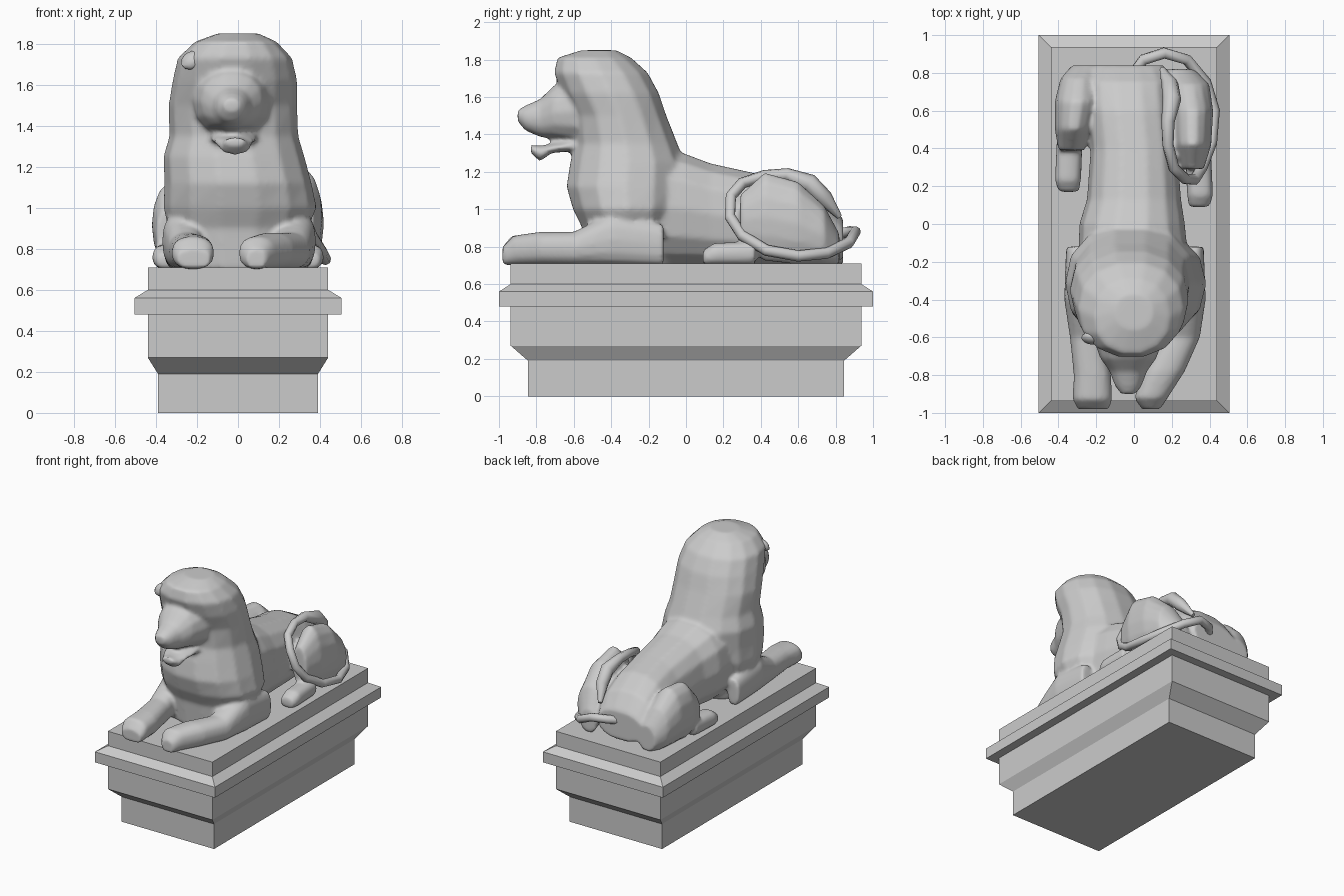
import bpy, bmesh, math
from mathutils import Vector, Matrix

if "Cube" in bpy.data.objects:
    bpy.data.objects.remove(bpy.data.objects["Cube"])

stone = bpy.data.materials.new("grey stone")
stone.use_nodes = True
colour = (0.6, 0.6, 0.6, 1)
stone.diffuse_color = colour
stone.node_tree.nodes["Principled BSDF"].inputs["Base Color"].default_value = colour


def finish(name, bm, smooth=True):
    """Turn a bmesh into a named object."""
    bmesh.ops.recalc_face_normals(bm, faces=bm.faces)
    mesh = bpy.data.meshes.new(name)
    bm.to_mesh(mesh)
    bm.free()
    mesh.materials.append(stone)
    ob = bpy.data.objects.new(name, mesh)
    bpy.context.collection.objects.link(ob)
    if smooth:
        bpy.ops.object.select_all(action="DESELECT")
        ob.select_set(True)
        bpy.context.view_layer.objects.active = ob
        bpy.ops.object.shade_smooth_by_angle(angle=math.radians(50))
    return ob


def skin(bm, rings):
    """Bridge rings of points and cap both ends."""
    rings = [[bm.verts.new(p) for p in ring] for ring in rings]
    n = len(rings[0])
    for a, b in zip(rings, rings[1:]):
        for i in range(n):
            j = (i + 1) % n
            bm.faces.new((a[i], a[j], b[j], b[i]))
    bm.faces.new(rings[0][::-1])
    bm.faces.new(rings[-1])


def loft(bm, rows, upright=False, power=2.4, sides=14):
    """Rows: position along the axis, centre x, half width, far edge, near edge."""
    rings = []
    for at, cx, half, hi, lo in rows:
        ring = []
        for i in range(sides):
            t = math.tau * i / sides
            c, s = math.cos(t), math.sin(t)
            u = cx + half * math.copysign(abs(c) ** (2 / power), c)
            v = (hi + lo) / 2 + (hi - lo) / 2 * math.copysign(abs(s) ** (2 / power), s)
            ring.append((u, v, at) if upright else (u, at, v))
        rings.append(ring)
    skin(bm, rings)


# Stepped pedestal
bm = bmesh.new()
steps = [(0.39, 0.845, 0), (0.39, 0.845, 0.19), (0.44, 0.937, 0.27), (0.44, 0.937, 0.48),
         (0.505, 1, 0.48), (0.505, 1, 0.56), (0.44, 0.937, 0.6), (0.44, 0.937, 0.71)]
skin(bm, [[(-x, -y, z), (x, -y, z), (x, y, z), (-x, y, z)] for x, y, z in steps])
finish("pedestal", bm, smooth=False)

G = 0.7  # resting height, sunk slightly into the pedestal
bm = bmesh.new()

# Chest, mane and crown
loft(bm, [(G, 0, .29, -.1, -.54), (.9, 0, .34, -.06, -.56), (1, .01, .375, -.02, -.61),
          (1.12, 0, .36, 0, -.645), (1.25, -.02, .345, 0, -.625), (1.35, -.02, .315, -.04, -.6),
          (1.5, -.025, .315, -.1, -.61), (1.62, -.015, .305, -.14, -.67),
          (1.73, -.015, .28, -.2, -.71), (1.81, -.01, .2, -.29, -.69),
          (1.85, 0, .1, -.37, -.56)], upright=True, power=2.2)

# Back and rump
loft(bm, [(-.3, 0, .3, 1.36, G), (0, -.01, .28, 1.3, G), (.13, 0, .25, 1.25, G),
          (.4, 0, .23, 1.19, G), (.6, -.02, .23, 1.15, G), (.75, -.03, .23, 1.07, G),
          (.84, -.03, .19, .95, G + .03)])

# Haunches
loft(bm, [(.29, .31, .06, 1.08, .8), (.42, .31, .1, 1.2, .72), (.6, .31, .11, 1.15, G),
          (.74, .29, .11, 1.02, G), (.82, .25, .07, .87, G)], power=2)
loft(bm, [(.39, -.33, .07, 1, .76), (.5, -.32, .1, 1.13, G), (.65, -.3, .12, 1.13, G),
          (.77, -.29, .1, 1.02, G), (.84, -.25, .08, .9, G)], power=2)

# Hind feet
for side, start in ((1, .09), (-1, .17)):
    loft(bm, [(start, side * .345, .055, .78, G), (start + .06, side * .35, .07, .82, G),
              (start + .28, side * .34, .07, .83, G)])

# Straight foreleg, and the one folded inwards
loft(bm, [(-.98, -.215, .085, .8, G), (-.93, -.22, .105, .86, G), (-.8, -.22, .1, .87, G),
          (-.6, -.25, .09, .88, G), (-.4, -.28, .09, .98, G), (-.12, -.31, .05, .9, G)])
loft(bm, [(-.98, .09, .05, .8, G), (-.92, .09, .09, .86, G), (-.78, .16, .11, .88, G),
          (-.6, .25, .1, .88, G), (-.4, .29, .09, .98, G), (-.12, .32, .05, .92, G)])

# Muzzle and face
loft(bm, [(-.9, -.03, .04, 1.53, 1.47), (-.86, -.03, .07, 1.555, 1.42),
          (-.78, -.03, .1, 1.59, 1.385), (-.71, -.03, .15, 1.66, 1.375),
          (-.6, -.03, .19, 1.7, 1.35), (-.45, -.03, .2, 1.7, 1.35)], power=2.2)

# Lower jaw and chin
loft(bm, [(-.83, -.015, .05, 1.345, 1.3), (-.78, -.015, .075, 1.34, 1.255),
          (-.72, -.02, .1, 1.35, 1.3), (-.6, -.02, .12, 1.37, 1.31),
          (-.5, -.02, .12, 1.37, 1.31)], power=2.2)
lion = finish("lion_body", bm)

# Blend the limbs and body into one carved form
remesh = lion.modifiers.new("blend", "REMESH")
remesh.mode = "VOXEL"
remesh.voxel_size = 0.014
remesh.use_smooth_shade = True
soften = lion.modifiers.new("soften", "SMOOTH")
soften.factor = 0.5
soften.iterations = 6

# Ears
for name, x, z, tilt in (("right_ear", -.225, 1.72, .5), ("left_ear", .125, 1.765, -.5)):
    bm = bmesh.new()
    place = (Matrix.Translation((x, -.605, z)) @ Matrix.Rotation(-tilt, 4, "Y")
             @ Matrix.Rotation(-.5, 4, "X") @ Matrix.Diagonal((.058, .03, .045, 1)))
    bmesh.ops.create_uvsphere(bm, u_segments=10, v_segments=6, radius=1, matrix=place)
    finish(name, bm)

# Tail looping round the left haunch
path = [(0, .8, .86, .03), (.05, .87, .88, .03), (.16, .905, .88, .03), (.28, .87, .82, .03),
        (.38, .75, .765, .03), (.425, .6, .75, .03), (.41, .43, .78, .03), (.36, .3, .86, .03),
        (.32, .235, .96, .03), (.27, .24, 1.07, .03), (.21, .3, 1.14, .03),
        (.18, .42, 1.18, .03), (.18, .54, 1.185, .035), (.2, .66, 1.14, .05),
        (.19, .74, 1.06, .045), (.15, .82, .96, .015)]
points = [Vector(p[:3]) for p in path]
rings = []
for i, p in enumerate(points):
    along = (points[min(i + 1, len(points) - 1)] - points[max(i - 1, 0)]).normalized()
    # Keep the frame steady by aiming it out of the loop
    out = p - Vector((.2, .55, .95))
    out = (out - along * out.dot(along)).normalized()
    across = along.cross(out)
    r = path[i][3]
    rings.append([p + r * (math.cos(a) * out + math.sin(a) * across)
                  for a in (math.tau * k / 8 for k in range(8))])
bm = bmesh.new()
skin(bm, rings)
finish("tail", bm)
